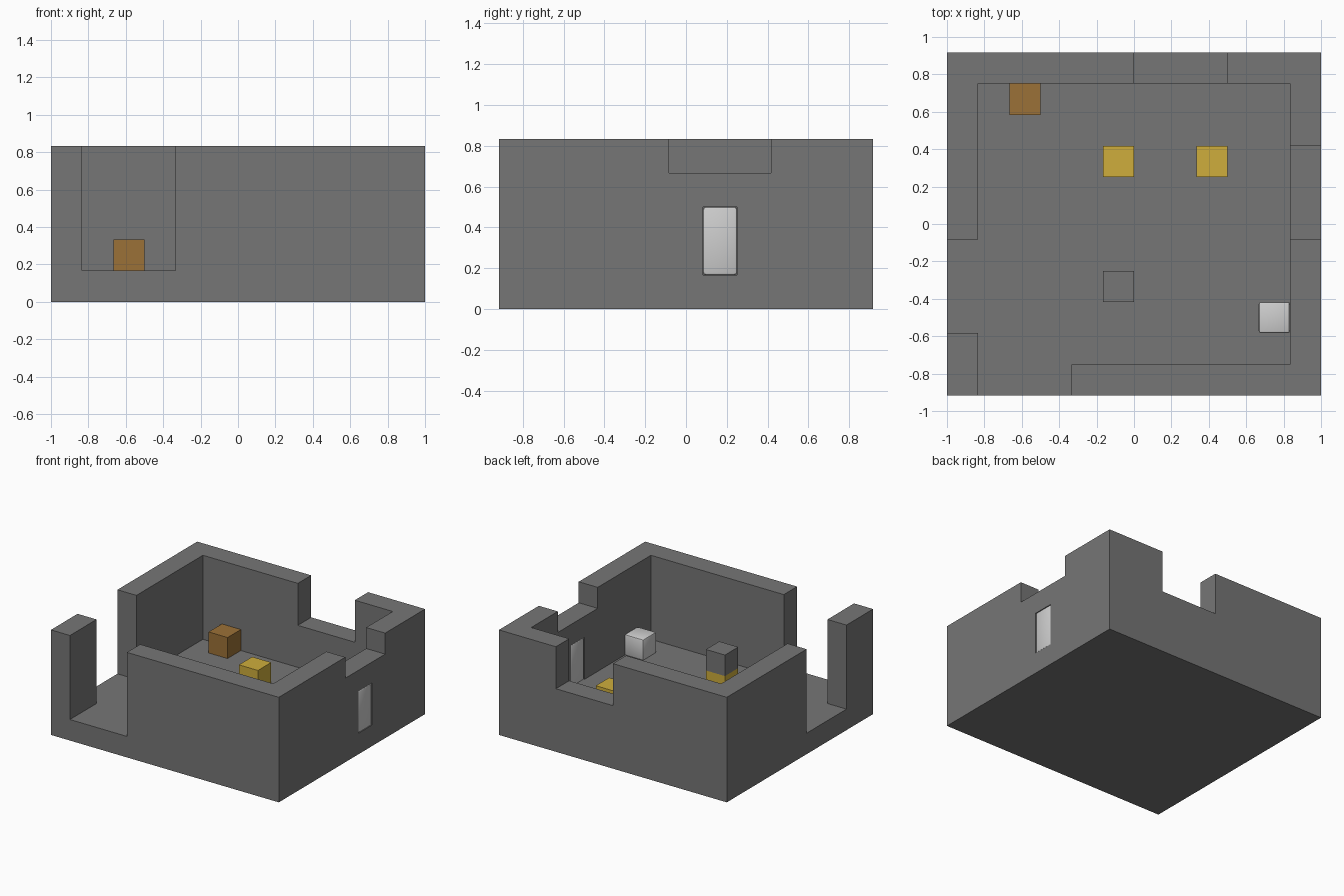
import bpy
import bmesh
from mathutils import Vector

U = 1 / 6                      # one block
HALF = Vector((6, 5.5, 0))     # half of the footprint, in blocks

cube = bpy.data.objects.get("Cube")
if cube:
    bpy.data.objects.remove(cube, do_unlink=True)


def material(name, rgb):
    mat = bpy.data.materials.new(name)
    mat.use_nodes = True
    colour = (*rgb, 1)
    mat.diffuse_color = colour
    node = next(n for n in mat.node_tree.nodes if n.type == 'BSDF_PRINCIPLED')
    node.inputs["Base Color"].default_value = colour
    return mat


GREY = material("stone grey", (0.18, 0.18, 0.18))
WHITE = material("pale white", (0.62, 0.62, 0.62))
YELLOW = material("yellow", (0.62, 0.42, 0.045))
BROWN = material("wood brown", (0.33, 0.165, 0.038))


def box(name, low, high, mat, bevel=0):
    """Box between two corners given in blocks from the front corner at x = -1."""
    low, high = ((Vector(p) - HALF) * U for p in (low, high))
    centre, size = (low + high) / 2, high - low
    mesh = bpy.data.meshes.new(name)
    bm = bmesh.new()
    bmesh.ops.create_cube(bm, size=1)
    bmesh.ops.scale(bm, vec=size, verts=bm.verts)
    if bevel:
        bmesh.ops.bevel(bm, geom=bm.edges[:], offset=bevel, segments=2,
                        profile=0.5, affect='EDGES')
    bm.to_mesh(mesh)
    bm.free()
    mesh.materials.append(mat)
    obj = bpy.data.objects.new(name, mesh)
    obj.location = centre
    bpy.context.collection.objects.link(obj)
    return obj


def cut(target, low, high):
    """Subtract a box from the target and remove the cutter."""
    cutter = box("cutter", low, high, GREY)
    cutter.hide_render = True
    mod = target.modifiers.new("cut", 'BOOLEAN')
    mod.operation = 'DIFFERENCE'
    mod.solver = 'EXACT'
    mod.object = cutter
    bpy.context.view_layer.objects.active = target
    bpy.ops.object.modifier_apply(modifier=mod.name)
    bpy.data.objects.remove(cutter, do_unlink=True)


# Floor and walls, one block thick
walls = box("room_walls", (0, 0, 0), (12, 11, 5), GREY)
cut(walls, (1, 1, 1), (11, 10, 6))            # room
cut(walls, (1, -1, 1), (4, 1.5, 6))           # front doorway
cut(walls, (-1, 2, 1), (1.5, 5, 6))           # right-hand doorway
cut(walls, (6, 9.5, 3), (9, 12, 6))           # back wall gap
cut(walls, (10.5, 5, 4), (13, 8, 6))          # side wall gap
cut(walls, (10.5, 6, 1), (13, 7, 3))          # window opening

# Soft-edged pale pieces
SOFT = 0.012
pale = [
    box("window_pane", (11, 6, 1), (12, 7, 3), WHITE, SOFT),
    box("pale_block", (10, 2, 1), (11, 3, 2), WHITE, SOFT),
]
for obj in pale:
    bpy.ops.object.select_all(action='DESELECT')
    obj.select_set(True)
    bpy.context.view_layer.objects.active = obj
    bpy.ops.object.shade_smooth_by_angle()

# Furniture blocks
box("wooden_crate", (2, 9, 1), (3, 10, 2), BROWN)
for name, x, y in (("table_seat_left", 8, 7), ("table_seat_right", 5, 7),
                   ("pedestal", 5, 3)):
    box(name, (x, y, 1), (x + 1, y + 1, 2), YELLOW)
box("pedestal_top", (5, 3, 2), (6, 4, 3), GREY)
